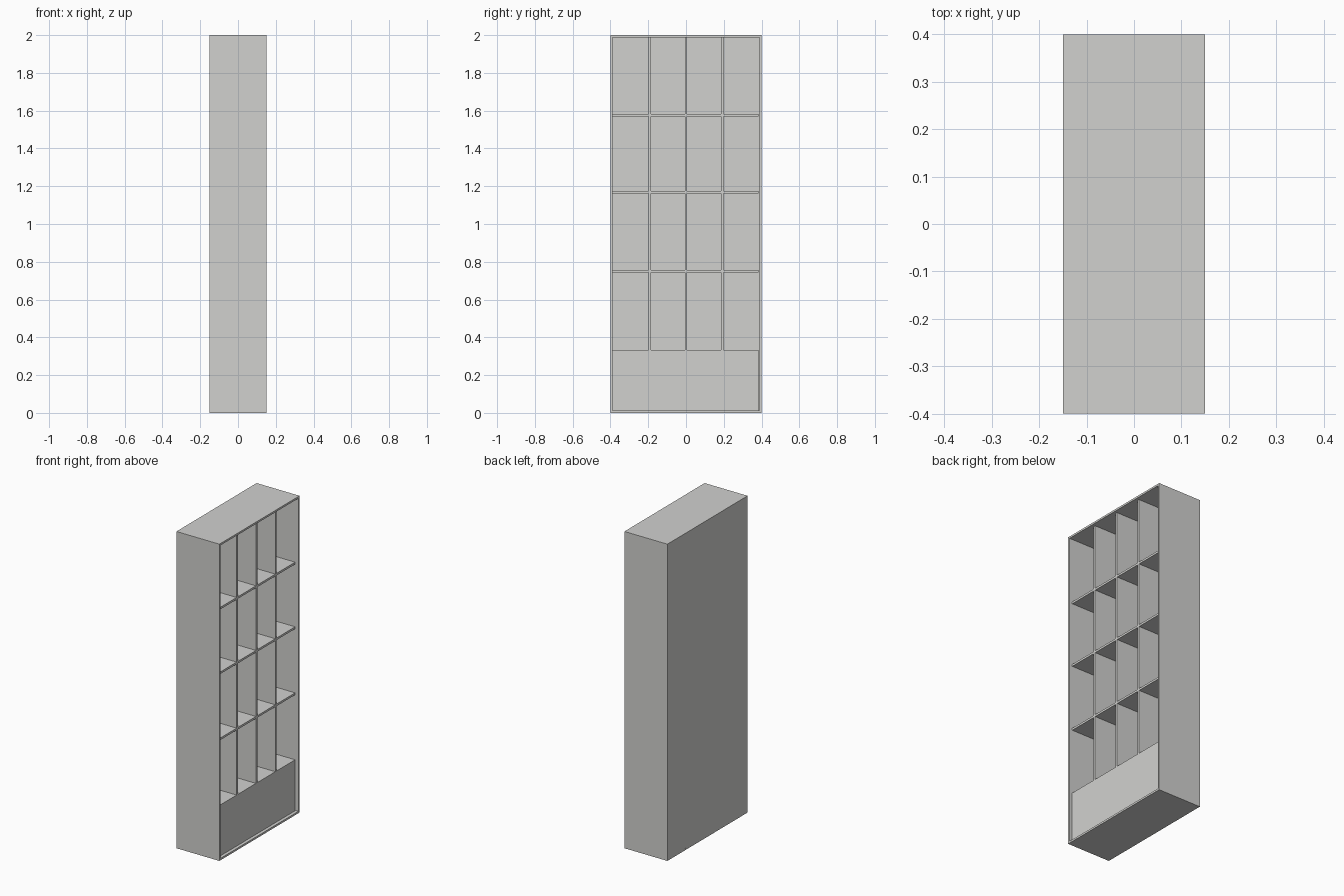
import bpy

if "Cube" in bpy.data.objects:
    bpy.data.objects.remove(bpy.data.objects["Cube"])

# One flat grey for the whole bookcase
grey = bpy.data.materials.new("warm_grey")
grey.diffuse_color = (0.64, 0.64, 0.625, 1)
grey.use_nodes = True
grey.node_tree.nodes["Principled BSDF"].inputs["Base Color"].default_value = grey.diffuse_color


def box(name, x, y, z):
    """Box given by (min, max) ranges on each axis."""
    bpy.ops.mesh.primitive_cube_add(size=1)
    ob = bpy.context.object
    ob.name = name
    ob.location = [(a + b) / 2 for a, b in (x, y, z)]
    ob.scale = [b - a for a, b in (x, y, z)]
    bpy.ops.object.transform_apply(location=True, rotation=False, scale=True)
    ob.data.materials.append(grey)
    return ob


D, W, H, T = 0.15, 0.40, 2.0, 0.012   # half depth, half width, height, board
FRONT = D - 0.02                      # inner boards sit slightly back
BACK = -D + T
PLINTH = 0.334
INNER = (-W + T, W - T - 0.004)       # shelves stop just short of one side
S = 0.0065                            # half thickness of inner boards

# Outer carcass
box("left_side", (-D, D), (-W, -W + T), (0, H))
box("right_side", (-D, D), (W - T, W), (0, H))
box("top_board", (-D, D), (-W + T, W - T), (H - T, H))
box("bottom_board", (-D, D), (-W + T, W - T), (0, T))
box("back_panel", (-D, BACK), (-W + T, W - T), (T, H - T))

# Closed base compartment
box("base_box", (BACK, FRONT), INNER, (T, PLINTH))

# Shelves
shelves = [0.75, 1.167, 1.575]
for z in shelves:
    box("shelf", (BACK, FRONT), INNER, (z - S, z + S))

# Dividers, split between the shelves
levels = [PLINTH - S] + shelves + [H - T + S]
for y in (-0.193, 0, 0.193):
    for lo, hi in zip(levels, levels[1:]):
        box("divider", (BACK, FRONT), (y - S, y + S), (lo + S, hi - S))
